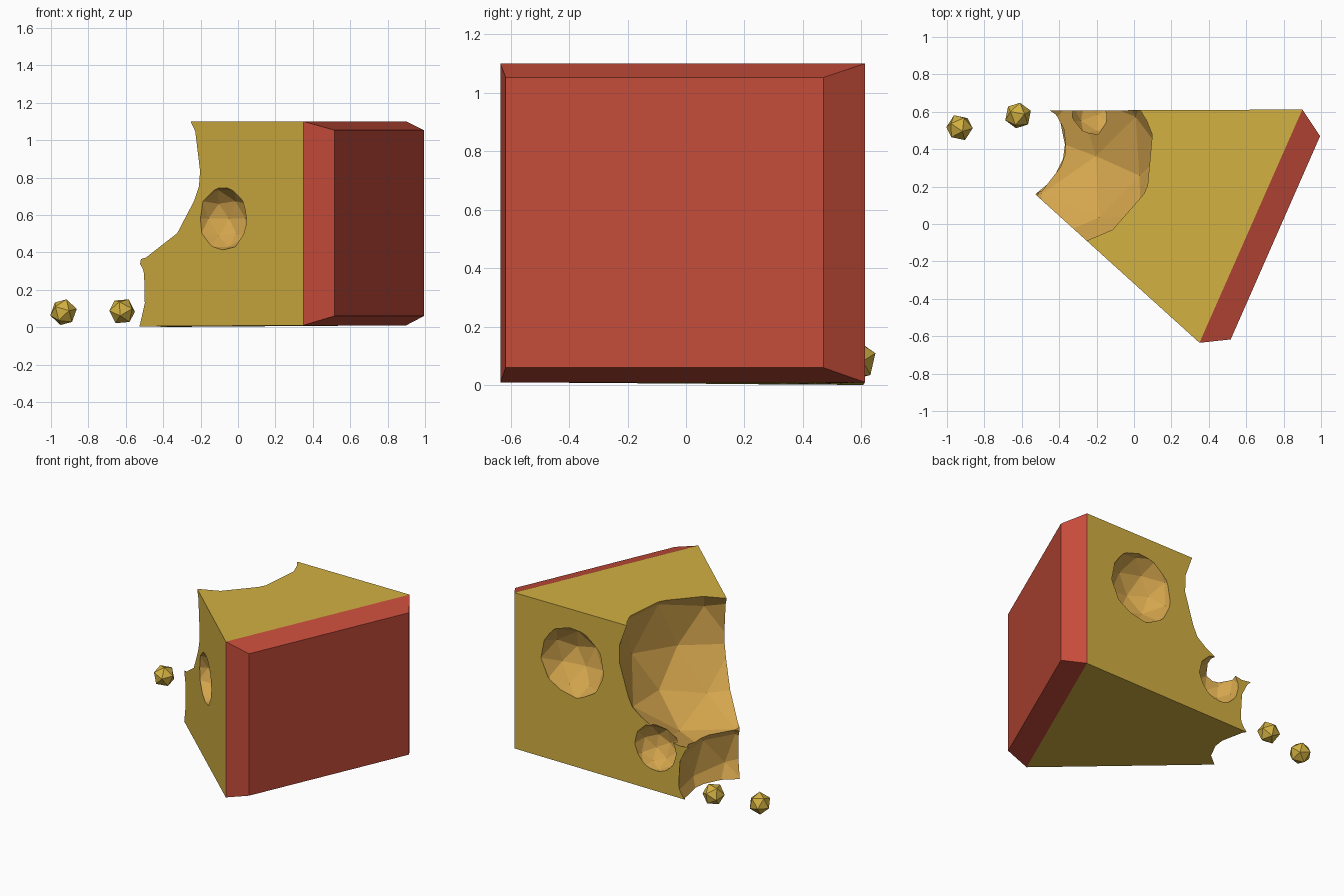
import bpy, bmesh, math
from mathutils import Vector, Euler

if "Cube" in bpy.data.objects:
    bpy.data.objects.remove(bpy.data.objects["Cube"])


def material(name, rgb):
    m = bpy.data.materials.new(name)
    m.diffuse_color = (*rgb, 1)
    m.use_nodes = True
    m.node_tree.nodes["Principled BSDF"].inputs["Base Color"].default_value = m.diffuse_color
    return m


CHEESE = material("cheese yellow", (0.65, 0.44, 0.055))
INSIDE = material("hole amber", (0.66, 0.38, 0.075))
RIND = material("rind red", (0.56, 0.072, 0.042))


def add_object(name, bm, mats):
    bmesh.ops.recalc_face_normals(bm, faces=bm.faces)
    me = bpy.data.meshes.new(name)
    bm.to_mesh(me)
    bm.free()
    for m in mats:
        me.materials.append(m)
    ob = bpy.data.objects.new(name, me)
    bpy.context.collection.objects.link(ob)
    return ob


def loft(name, ring_a, ring_b, mats):
    """Closed solid between two matching rings of points."""
    bm = bmesh.new()
    a = [bm.verts.new(p) for p in ring_a]
    b = [bm.verts.new(p) for p in ring_b]
    bm.faces.new(a)
    bm.faces.new(b[::-1])
    n = len(a)
    for i in range(n):
        j = (i + 1) % n
        bm.faces.new((a[i], b[i], b[j], a[j]))
    return add_object(name, bm, mats)


def ball(name, centre, radius, subdivisions, turn, mats, index=0):
    bm = bmesh.new()
    bmesh.ops.create_icosphere(bm, subdivisions=subdivisions, radius=radius)
    bmesh.ops.rotate(bm, verts=bm.verts, matrix=Euler(turn).to_matrix())
    bmesh.ops.translate(bm, verts=bm.verts, vec=Vector(centre))
    for f in bm.faces:
        f.material_index = index
    return add_object(name, bm, mats)


# Wedge of cheese; the lost tip lies inside the bites, so it is left off
FRONT, BACK = (0.35, -0.635), (0.90, 0.612)
plan = [FRONT, BACK, (-0.56, 0.606), (-0.56, 0.188)]
low = [0.01, 0.01, 0.0, 0.004]
wedge = loft("cheese_wedge",
             [(x, y, z) for (x, y), z in zip(plan, low)],
             [(x, y, 1.10) for x, y in plan], [CHEESE, INSIDE])

# Rind with bevelled outer rim
loft("rind",
     [(*FRONT, 0.01), (*BACK, 0.01), (*BACK, 1.10), (*FRONT, 1.10)],
     [(0.517, -0.617, 0.06), (0.995, 0.47, 0.06),
      (0.995, 0.47, 1.053), (0.517, -0.617, 1.053)], [RIND])

# Bites and holes: centre, radius, rotation
cuts = [
    ((-0.41, 0.38, 0.87), 0.575, (0.2, 0.1, 0.3)),    # big bite
    ((-0.70, 0.44, 0.17), 0.388, (0.0, 0.3, 0.2)),    # tip bite
    ((0.45, 0.66, 0.73), 0.252, (0.4, 0.0, 0.1)),     # back hole
    ((-0.19, 0.62, 0.30), 0.163, (0.1, 0.5, 0.0)),    # low back hole
    ((-0.105, -0.276, 0.58), 0.178, (0.0, 0.0, 0.3)), # front hole
    ((-0.57, 0.20, 0.37), 0.075, (0.3, 0.2, 0.0)),    # tip nick
]
for centre, radius, turn in cuts:
    cutter = ball("hole_cutter", centre, radius, 2, turn, [CHEESE, INSIDE], 1)
    cutter.hide_render = True
    mod = wedge.modifiers.new("hole", 'BOOLEAN')
    mod.operation = 'DIFFERENCE'
    mod.solver = 'EXACT'
    mod.object = cutter
    bpy.context.view_layer.objects.active = wedge
    bpy.ops.object.modifier_apply(modifier=mod.name)
    bpy.data.objects.remove(cutter)

# Crumbs
ball("crumb_far", (-0.933, 0.515, 0.08), 0.073, 1, (0.3, 0.2, 0.1), [CHEESE])
ball("crumb_near", (-0.62, 0.58, 0.085), 0.073, 1, (0.1, 0.5, 0.4), [CHEESE])
